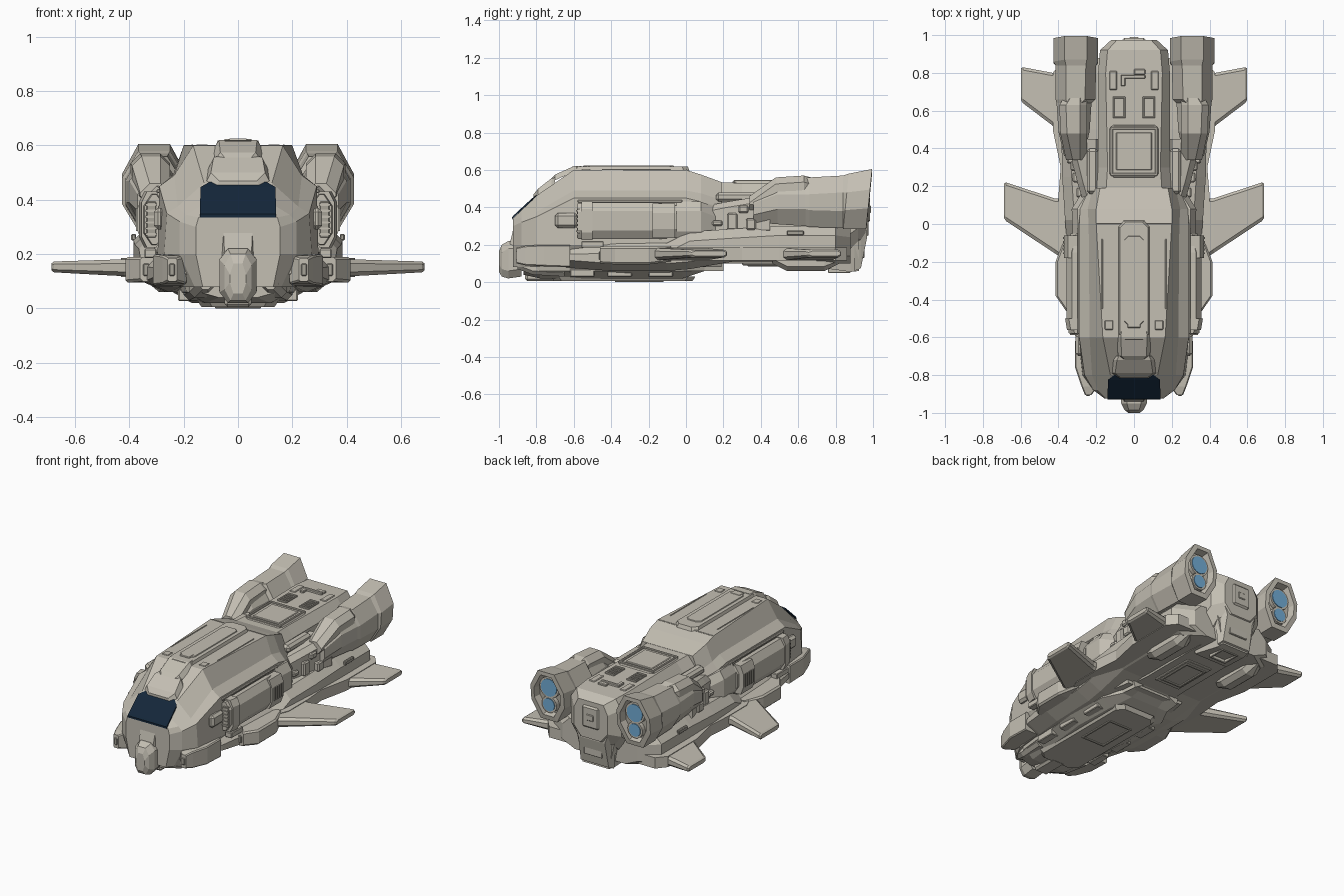
import bpy, bmesh, math


def mat(name, col):
    m = bpy.data.materials.new(name)
    m.diffuse_color = (*col, 1)
    return m


HULL = mat("hull_paint", (0.55, 0.52, 0.45))
DARK = mat("dark_trim", (0.38, 0.36, 0.31))
GLASS = mat("canopy_glass", (0.007, 0.02, 0.042))
GLOW = mat("engine_glow", (0.17, 0.42, 0.68))


def make(name, bm, m=HULL, mirror=False, bevel=0):
    bmesh.ops.recalc_face_normals(bm, faces=bm.faces)
    me = bpy.data.meshes.new(name)
    bm.to_mesh(me)
    bm.free()
    me.materials.append(m)
    ob = bpy.data.objects.new(name, me)
    bpy.context.collection.objects.link(ob)
    if bevel:
        b = ob.modifiers.new("bevel", "BEVEL")
        b.width, b.segments, b.limit_method = bevel, 1, "ANGLE"
    if mirror:
        ob.modifiers.new("mirror", "MIRROR")
    return ob


def loft(name, rings, **kw):
    """Skin equal-length closed rings of 3D points, capping both ends."""
    bm = bmesh.new()
    vs = [[bm.verts.new(p) for p in r] for r in rings]
    n = len(vs[0])
    for a, b in zip(vs, vs[1:]):
        for i in range(n):
            j = (i + 1) % n
            bm.faces.new((a[i], a[j], b[j], b[i]))
    bm.faces.new(vs[0])
    bm.faces.new(vs[-1])
    return make(name, bm, **kw)


def sym(y, half):
    """Full ring at y from a half profile listed top to bottom."""
    return [(x, y, z) for x, z in half] + [(-x, y, z) for x, z in reversed(half)]


def octo(y, x0, x1, z0, z1, c=0.05, d=None, lean=0):
    d = d or c
    pts = [(x0 + c, z1), (x1 - c, z1), (x1, z1 - d), (x1, z0 + d),
           (x1 - c, z0), (x0 + c, z0), (x0, z0 + d), (x0, z1 - d)]
    return [(x, y + lean * (z - z1), z) for x, z in pts]


def box(name, x0, x1, y0, y1, z0, z1, bevel=0.004, **kw):
    r = lambda y: [(x0, y, z0), (x1, y, z0), (x1, y, z1), (x0, y, z1)]
    return loft(name, [r(y0), r(y1)], bevel=bevel, **kw)


def plate(name, w, y0, y1, z0, z1, c=0.04, inset=0.01, **kw):
    """Centred octagonal plate in plan, its z1 face drawn in by inset."""
    def ring(k, z):
        a, b, e = w - k, y0 + k, y1 - k
        return [(-a + c, b, z), (a - c, b, z), (a, b + c, z), (a, e - c, z),
                (a - c, e, z), (-a + c, e, z), (-a, e - c, z), (-a, b + c, z)]
    return loft(name, [ring(0, z0), ring(inset, z1)], **kw)


def frame(name, x0, x1, y0, y1, z0, z1, t=0.015, **kw):
    """Raised rectangular rim lying flat."""
    for i, b in enumerate([(x0, x1, y0, y0 + t), (x0, x1, y1 - t, y1),
                           (x0, x0 + t, y0, y1), (x1 - t, x1, y0, y1)]):
        box(f"{name}_{i}", *b, z0, z1, bevel=0.003, **kw)


# Main cabin hull, nose rounded in plan
H = [(-0.925, .34, .13, .145, .335, .155, .30, .155, .13), (-0.88, .385, .125, .19, .345, .215, .32, .215, .16),
     (-0.80, .462, .125, .222, .375, .262, .35, .272, .2), (-0.60, .60, .165, .235, .49, .29, .45, .296, .22),
     (0.0, .60, .20, .24, .49, .29, .45, .296, .22), (0.08, .575, .20, .245, .475, .285, .43, .29, .22),
     (0.19, .535, .18, .22, .44, .235, .40, .25, .2)]
loft("cabin_hull", [sym(y, [(a, zt), (b, zs), (c, zm), (l, .2), (d, .08)])
                    for y, zt, a, b, zs, c, zm, l, d in H])

# Rear cargo hull, closing to a chamfered tail
loft("rear_hull", [sym(y, [(a, zt), (w, zt - .06), (w, zm), (w - .05, zb)]) for y, zt, a, w, zm, zb in
     [(.15, .535, .15, .20, .2, .1), (.3, .53, .14, .19, .2, .1), (.8, .53, .15, .19, .2, .1),
      (.92, .525, .14, .18, .29, .22), (.975, .49, .09, .12, .31, .25)]])

# Lower deck running the full length, with the flat shelf carrying the wings
loft("lower_deck", [sym(y, [(w - .05, zt), (w, zt - .05), (w, zb + .04), (w - .09, zb)]) for y, w, zt, zb in
     [(-.87, .22, .19, .10), (-.6, .31, .20, .075), (-.4, .345, .205, .06), (-.1, .355, .21, .06), (.02, .365, .27, .07),
      (.25, .38, .285, .11), (.5, .385, .30, .11), (.80, .385, .30, .10), (.88, .27, .29, .10)]])
loft("deck_shelf", [sym(y, [(w, .185), (w, .115)]) for y, w in
     [(-.15, .36), (-.05, .40), (.15, .40), (.3, .388), (.5, .43), (.8, .43), (.86, .38)]])

# Belly keel and stacked belly plates
loft("keel", [sym(y, [(w, .11), (w - .01, .06), (w - .08, z)]) for y, w, z in
     [(-.87, .15, .04), (-.78, .2, .02), (-.3, .25, .02), (-.02, .24, .02), (.1, .18, .06), (.2, .17, .1)]])
plate("belly_plate", .15, -.72, .05, .03, .006, inset=.015)
frame("belly_hatch_rim", -.085, .085, -.38, -.12, 0, .01)
box("nose_skid", -.05, .05, -.86, -.68, .005, .05, bevel=.012)
for y in (-.62, -.42, -.2):
    box("belly_block", .17, .22, y, y + .13, .028, .07, mirror=True)

# Nose sensor turret
loft("nose_turret", [octo(y, -w, w, z0, z1, w * .45, .04) for y, w, z0, z1 in
     [(-1.0, .03, .055, .165), (-.985, .05, .03, .20), (-.95, .068, .02, .22), (-.88, .07, .03, .22)]])
loft("nose_bridge", [sym(y, [(w, z), (w + .01, .1)]) for y, w, z in [(-.94, .05, .215), (-.915, .055, .32)]])

# Cheeks beside the nose, flared tips with square lamp recesses
loft("cheek", [octo(y, x0, x1, z0, z1, .006) for y, x0, x1, z0, z1 in
     [(-.905, .225, .26, .10, .185), (-.86, .19, .278, .09, .195), (-.76, .19, .312, .085, .2),
      (-.62, .2, .312, .08, .2)]], mirror=True)
box("cheek_lamp", .232, .254, -.91, -.9, .12, .165, m=DARK, mirror=True)
loft("chin_pod", [octo(y, .09, x1, z0, .15, .02) for y, x1, z0 in
     [(-.9, .15, .07), (-.82, .18, .04), (-.65, .2, .03)]], mirror=True)

# Canopy glass, brow and raised spine
loft("canopy_glass", [sym(y, [(w, z), (w, z - .012)]) for y, w, z in
     [(-.93, .14, .347), (-.92, .14, .359), (-.825, .138, .447), (-.80, .105, .466)]], m=GLASS)
loft("canopy_brow", [sym(y, [(w - .02, z), (w, z - .04)]) for y, w, z in
     [(-.815, .09, .47), (-.79, .12, .50), (-.72, .11, .555), (-.70, .10, .56)]])
loft("spine_front", [sym(y, [(w - .02, z), (w, z - .03)]) for y, w, z in
     [(-.73, .06, .545), (-.70, .085, .575), (-.6, .09, .62), (-.56, .085, .62)]])
plate("spine_panel", .085, -.62, .02, .59, .618, c=.03)
plate("spine_cap", .055, -.54, -.06, .61, .623, c=.02, inset=.006)
box("spine_latch", -.035, .035, -.55, -.5, .61, .625)
box("roof_bracket", .11, .155, -.56, -.51, .595, .604, mirror=True, bevel=.003)
box("roof_rail", .165, .172, -.45, -.08, .595, .604, mirror=True, bevel=.002)
box("roof_seam", -.2, .2, .0, .006, .595, .602, bevel=.002)
box("cabin_rail", .285, .30, -.58, -.02, .425, .44, mirror=True, bevel=.004)

# Side intake pods: front louvred mouth, barrel, rear collar
loft("intake_barrel", [octo(y, .27, x1, z0, z1, .03, .045) for y, x1, z0, z1 in
     [(-.58, .345, .235, .42), (-.5, .358, .23, .425), (-.15, .358, .23, .425), (-.05, .335, .24, .41)]], mirror=True)
loft("intake_mouth", [octo(y, .28, x1, .225, .43, .02, .04) for y, x1 in [(-.56, .355), (-.5, .365)]], mirror=True)
box("intake_hollow", .30, .338, -.583, -.56, .26, .395, m=DARK, mirror=True)
for i in range(6):
    z = .268 + i * .022
    box("intake_slat", .298, .34, -.588, -.57, z, z + .009, bevel=0, mirror=True)
box("intake_bumper", .27, .31, -.70, -.58, .29, .37, bevel=.015, mirror=True)
loft("intake_collar", [octo(y, .28, .37, .235, .42, .02, .05) for y in (-.18, -.06)], mirror=True)
for i in range(5):
    y = -.16 + i * .02
    box("collar_slat", .365, .375, y, y + .01, .285, .37, bevel=0, mirror=True)
loft("intake_fairing", [octo(y, .2, x1, .22, z1, .03, .05) for y, x1, z1 in
     [(-.05, .325, .43), (.08, .33, .43), (.16, .28, .40)]], mirror=True)

# Recessed machinery in the waist between cabin and engines
loft("engine_pylon", [octo(y, .17, x1, .25, z1, .03) for y, x1, z1 in
     [(.12, .27, .41), (.22, .30, .43), (.34, .33, .45), (.45, .36, .46)]], mirror=True)
for x, y, z, h in ((.28, .14, .3, .03), (.30, .22, .28, .09), (.31, .28, .37, .04), (.33, .32, .28, .06)):
    box("waist_gear", .24, x + .025, y, y + .055, z, z + h, bevel=.008, mirror=True)
box("waist_beam", .19, .25, .16, .40, .43, .48, bevel=.015, mirror=True)

# Engine nacelles with hollow exhausts
N = [(.36, .265, .37, .32, .46, .03, .04), (.49, .235, .40, .31, .55, .055, .08),
     (.64, .225, .41, .30, .56, .055, .09), (.66, .205, .415, .295, .56, .055, .09),
     (.84, .20, .415, .29, .57, .055, .09), (.87, .19, .427, .285, .58, .06, .1),
     (.995, .19, .427, .285, .605, .06, .11), (.995, .215, .402, .315, .58, .055, .1),
     (.95, .225, .392, .325, .57, .05, .095)]
loft("engine_nacelle", [octo(y, *r, lean=.1 if y > .86 else 0) for y, *r in N], mirror=True)
for z, r in ((.495, .056), (.385, .041)):
    for nm, rr, y0, y1, m in (("exhaust_tube", r + .012, .90, .962, HULL), ("exhaust_glow", r, .92, .967, GLOW)):
        loft(nm, [[(.308 + rr * math.cos(t * math.pi / 12), y, z + rr * math.sin(t * math.pi / 12))
                   for t in range(24)] for y in (y0, y1)], m=m, mirror=True)
loft("nacelle_shoulder", [octo(y, .25, x1, .38, z1, .035) for y, x1, z1 in
     [(.34, .36, .46), (.48, .39, .56), (.63, .395, .57), (.67, .37, .56)]], mirror=True)
box("nacelle_vent", .375, .393, .54, .63, .25, .275, m=DARK, mirror=True)

# Rear deck hatch, vents and handling bracket
plate("deck_hatch", .135, .24, .53, .52, .538, c=.02)
frame("hatch_rim", -.125, .125, .255, .515, .53, .546, t=.014)
box("hatch_lid", -.095, .095, .285, .485, .53, .543)
frame("deck_vent_rim", .045, .112, .56, .675, .525, .54, t=.01, mirror=True)
for i in range(4):
    y = .58 + i * .022
    box("deck_vent_slat", .05, .107, y, y + .01, .525, .536, bevel=0, mirror=True)
box("bracket_bar", -.07, .06, .77, .79, .525, .545)
box("bracket_arm", -.07, -.045, .73, .79, .525, .543)
box("bracket_head", .0, .06, .79, .82, .525, .541)
box("deck_side_pad", .09, .13, .71, .81, .52, .535, mirror=True)

# Tail block with loading ramp, and rear door above it
loft("tail_block", [sym(y, [(.135, .31), (.135, .24), (w, zb)]) for y, w, zb in
     [(.70, .12, .08), (.88, .10, .055), (.925, .095, .06)]])
loft("tail_ramp", [sym(y, [(w, z1), (w - .02, z0)]) for y, w, z0, z1 in
     [(.9, .135, .06, .31), (.935, .12, .075, .30), (.968, .115, .24, .29)]])
box("ramp_door", -.065, .065, .92, .955, .13, .22)
frame("under_ramp_rim", -.06, .06, .76, .88, .05, .075, t=.012)
box("rear_door", -.06, .06, .96, .985, .32, .46, bevel=.01)
box("rear_door_lock", -.025, .025, .97, .99, .37, .41)

# Underside skid pods
loft("skid_pod", [octo(y, x0, x1, z0, .14, .03, .025) for y, x0, x1, z0 in
     [(.46, .23, .30, .1), (.54, .21, .32, .06), (.74, .21, .32, .06), (.82, .23, .3, .1)]], mirror=True)
box("under_tail_hatch", -.09, .09, .3, .6, .09, .11)
frame("under_tail_rim", -.075, .075, .33, .57, .083, .093)


# Wings and their root sponsons
def wing(name, stations):
    loft(name, [[(x, a, zc - t / 2), (x, a, zc + t / 2), (x, a + .02, zc + t), (x, b - .015, zc + t), (x, b, zc + t / 2),
                 (x, b, zc - t / 2), (x, b - .015, zc - t), (x, a + .02, zc - t)]
                for x, a, b, zc, t in stations], mirror=True)


wing("front_wing", [(.34, -.21, .13, .15, .033), (.42, -.155, .135, .15, .031), (.677, .015, .22, .153, .02), (.687, .03, .215, .153, .013)])
wing("rear_wing", [(.36, .47, .80, .15, .033), (.43, .52, .80, .15, .031), (.588, .64, .83, .153, .02), (.598, .655, .825, .153, .013)])
loft("wing_sponson", [octo(y, .29, x1, z0, .19, .01) for y, x1, z0 in
     [(-.46, .36, .10), (-.38, .415, .095), (-.2, .415, .095), (-.08, .37, .11)]], mirror=True)
box("sponson_lamp", .325, .35, -.466, -.455, .12, .165, m=DARK, mirror=True)
box("side_step", .30, .345, -.56, -.44, .185, .22, mirror=True)
